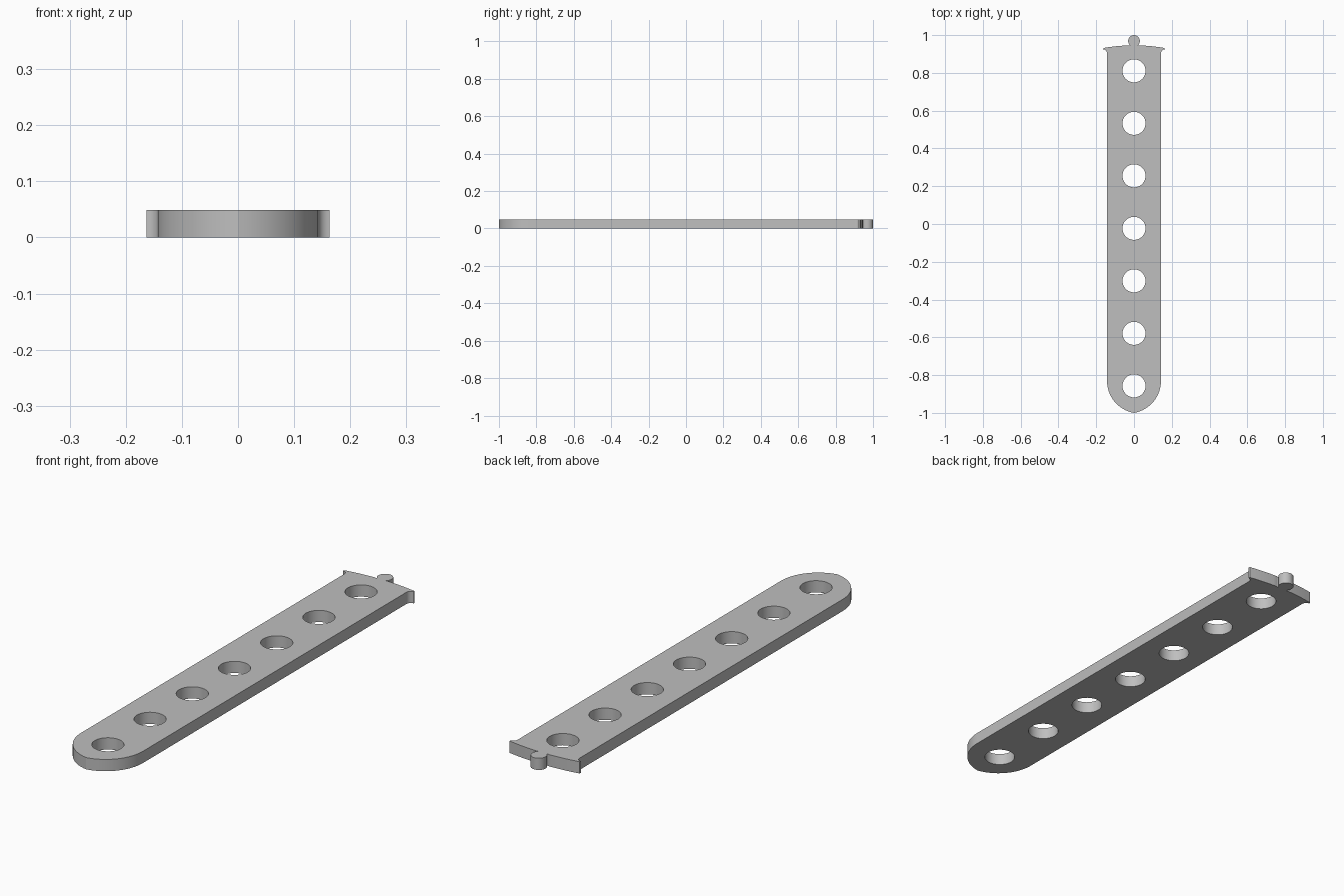
import bpy, bmesh
from math import sin, cos, radians

cube = bpy.data.objects.get("Cube")
if cube:
    bpy.data.objects.remove(cube)

THICK = 0.049
HALF = 0.143


def arc(cx, cy, r, start, end, steps):
    """Points along a circular arc, angles in degrees."""
    angles = [radians(start + (end - start) * i / steps) for i in range(steps + 1)]
    return [(cx + r * cos(a), cy + r * sin(a)) for a in angles]


def add_loop(curve, points):
    spline = curve.splines.new("POLY")
    spline.points.add(len(points) - 1)
    for p, (x, y) in zip(spline.points, points):
        p.co = (x, y, 0, 1)
    spline.use_cyclic_u = True


# Right half of the outline, from the pointed round end up to the knob
nose_r = 0.1725
half = [(0, -1)] + arc(HALF - nose_r, -0.83, nose_r, -80, 0, 16)[1:]
# Flared lip with a concave underside
half += arc(HALF + 0.02, 0.905, 0.02, 180, 90, 6)
# Gently bowed end
half += [(0.161, 0.932)]
half += [(x, 0.946 - 0.55 * x * x) for x in (0.13, 0.1, 0.07, 0.045, 0.03)]
# Narrow neck and round knob
half += [(0.023, 0.944)]
half += arc(0, 0.969, 0.031, -50, 90, 14)
half[-1] = (0, 1)
outline = half + [(-x, y) for x, y in half[-2:0:-1]]

# Filled outline with a row of round holes
curve = bpy.data.curves.new("bar_profile", "CURVE")
curve.dimensions = "2D"
curve.fill_mode = "BOTH"
curve.extrude = THICK / 2
add_loop(curve, outline)
for i in range(7):
    add_loop(curve, arc(0, -0.857 + 0.278 * i, 0.061, 0, 352.5, 47))

# Turn the profile into one welded solid
helper = bpy.data.objects.new("bar_profile", curve)
bpy.context.collection.objects.link(helper)
bpy.context.view_layer.update()
graph = bpy.context.evaluated_depsgraph_get()
mesh = bpy.data.meshes.new_from_object(helper.evaluated_get(graph))
bpy.data.objects.remove(helper)
mesh.name = "perforated_bar"

bm = bmesh.new()
bm.from_mesh(mesh)
bmesh.ops.remove_doubles(bm, verts=bm.verts, dist=0.0001)
bmesh.ops.translate(bm, verts=bm.verts, vec=(0, 0, THICK / 2))
bmesh.ops.recalc_face_normals(bm, faces=bm.faces)
bm.to_mesh(mesh)
bm.free()

# Plain grey finish
grey = bpy.data.materials.new("grey")
grey.use_nodes = True
colour = (0.52, 0.52, 0.52, 1)
grey.diffuse_color = colour
grey.node_tree.nodes["Principled BSDF"].inputs["Base Color"].default_value = colour
mesh.materials.clear()
mesh.materials.append(grey)

bar = bpy.data.objects.new("perforated_bar", mesh)
bpy.context.collection.objects.link(bar)
for ob in bpy.context.selected_objects:
    ob.select_set(False)
bar.select_set(True)
bpy.context.view_layer.objects.active = bar
bpy.ops.object.shade_smooth_by_angle(angle=radians(18))
